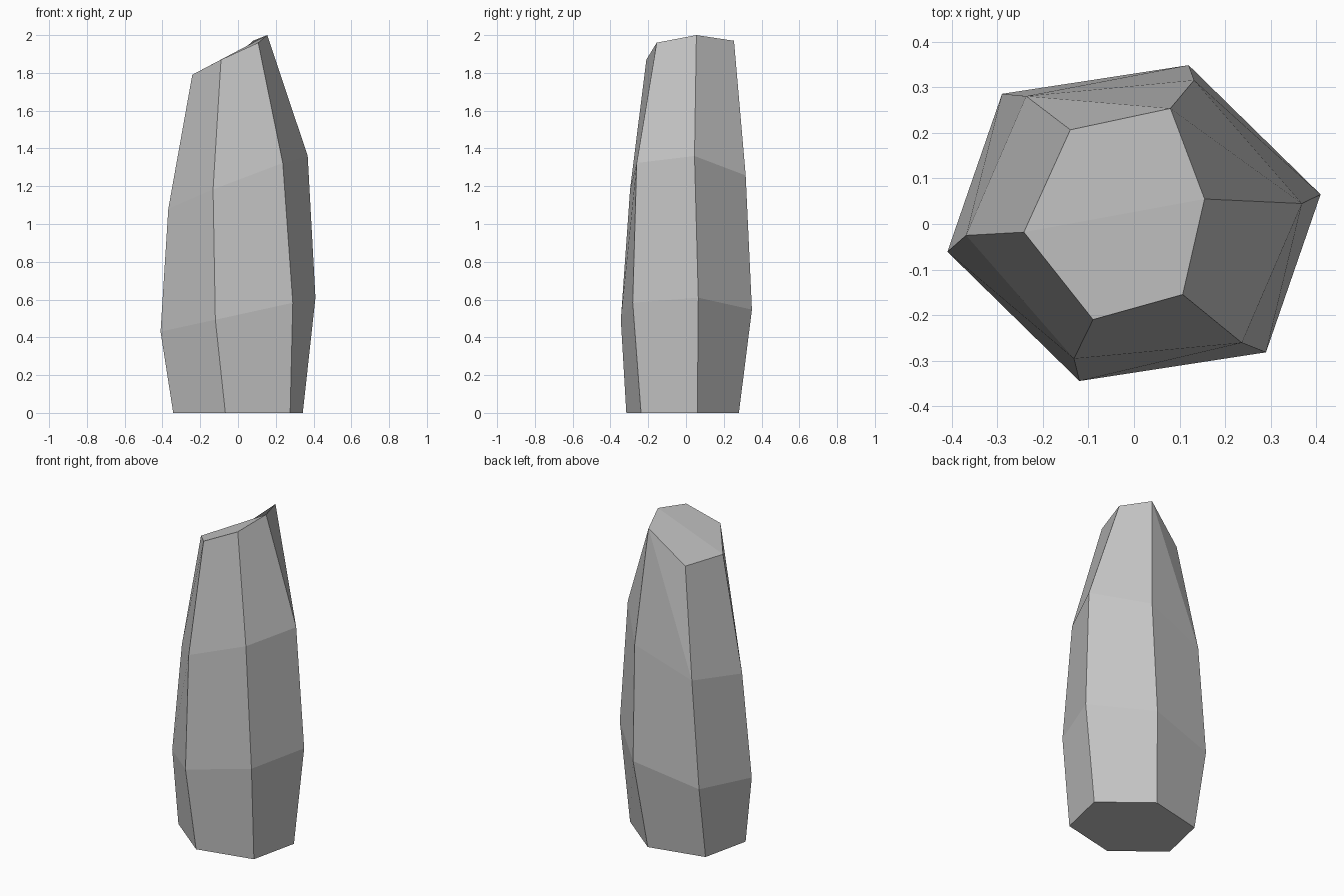
import bpy
import bmesh
from mathutils import Vector

default_cube = bpy.data.objects.get("Cube")
if default_cube:
    bpy.data.objects.remove(default_cube, do_unlink=True)

# One stone colour
stone = bpy.data.materials.new("light grey stone")
stone.use_nodes = True
stone_colour = (0.55, 0.55, 0.55, 1.0)
stone.diffuse_color = stone_colour
stone.node_tree.nodes["Principled BSDF"].inputs["Base Color"].default_value = stone_colour


def tilted_hexagon(centre, first_arm, second_arm):
    """Point-symmetric hexagon spanned by two neighbouring corner arms."""
    centre, first, second = Vector(centre), Vector(first_arm), Vector(second_arm)
    arms = [first, second, second - first]
    return [centre + arm for arm in arms] + [centre - arm for arm in arms]


# Cross-sections from the flat base up to the broken tip
base = tilted_hexagon((0, -.018, 0), (.343, .078, 0), (.067, .298, 0))
belly = tilted_hexagon((0, .002, .52), (.41, .063, .09), (.12, .347, .027))
shoulder = tilted_hexagon((0, .01, 1.22), (.369, .035, .14), (.132, .306, .037))
tip = [Vector(corner) for corner in (
    (.155, .055, 2), (.08, .254, 1.97), (-.14, .207, 1.775),
    (-.242, -.018, 1.79), (-.09, -.21, 1.87), (.107, -.155, 1.96))]

bm = bmesh.new()
rings = [[bm.verts.new(corner) for corner in ring]
         for ring in (base, belly, shoulder, tip)]

# Faceted sides
for lower, upper in zip(rings, rings[1:]):
    for i in range(len(lower)):
        j = (i + 1) % len(lower)
        if upper is rings[-1] and i == 1:
            # Creased facet at the back below the tip
            bm.faces.new((lower[i], lower[j], upper[i]))
            bm.faces.new((lower[j], upper[j], upper[i]))
        else:
            bm.faces.new((lower[i], lower[j], upper[j], upper[i]))

# Flat underside and slightly folded slanted top
bm.faces.new(list(reversed(rings[0])))
top = rings[-1]
bm.faces.new(top[:4])
bm.faces.new(top[3:] + top[:1])
bmesh.ops.recalc_face_normals(bm, faces=bm.faces)

mesh = bpy.data.meshes.new("standing_stone")
bm.to_mesh(mesh)
bm.free()
mesh.materials.append(stone)
standing_stone = bpy.data.objects.new("standing_stone", mesh)
bpy.context.collection.objects.link(standing_stone)
